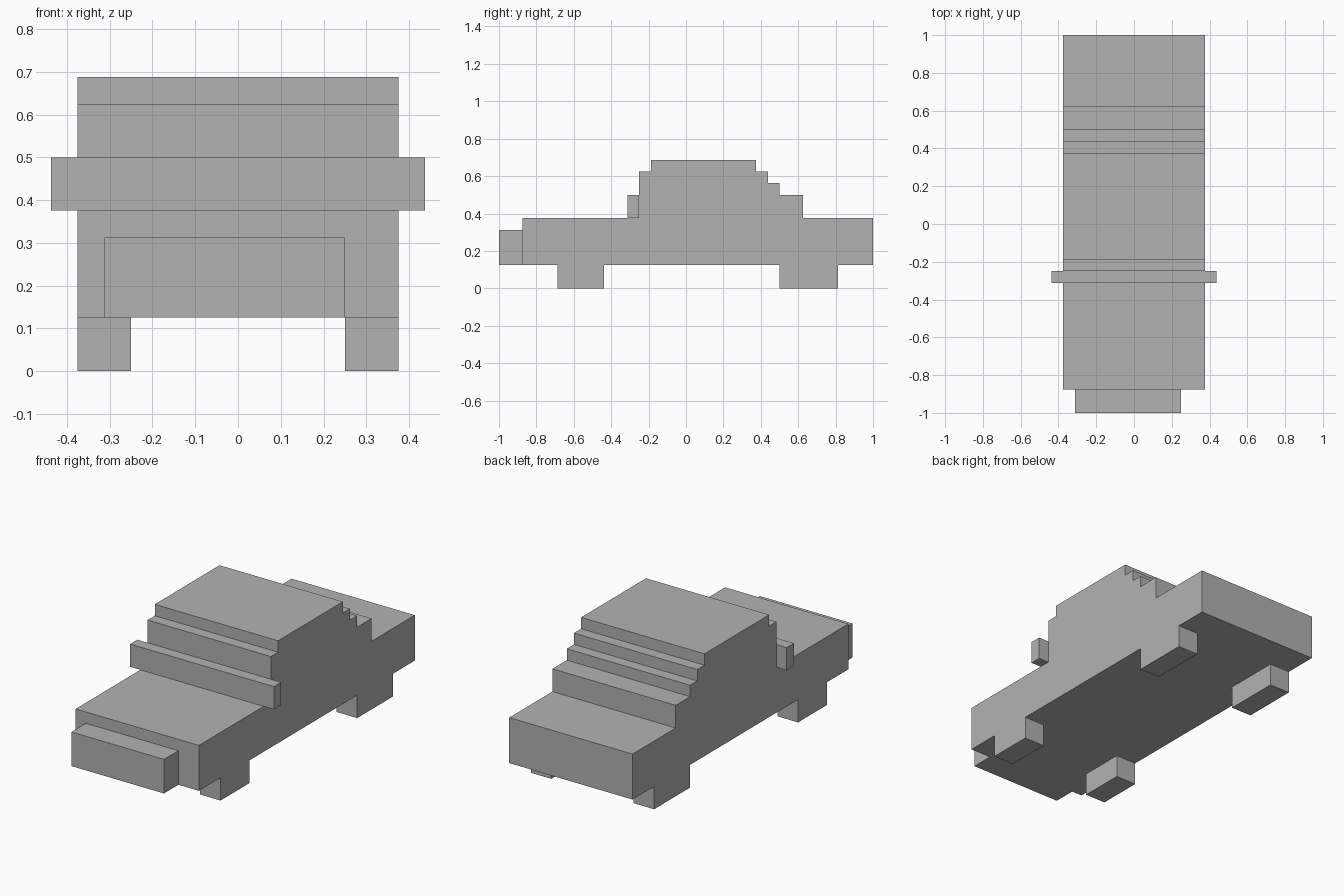
import bpy
import bmesh
from mathutils import Vector

if "Cube" in bpy.data.objects:
    bpy.data.objects.remove(bpy.data.objects["Cube"], do_unlink=True)

U = 1 / 16  # block unit

grey = bpy.data.materials.new("plain grey")
grey.use_nodes = True
colour = (0.448, 0.448, 0.448, 1)
grey.diffuse_color = colour
grey.node_tree.nodes["Principled BSDF"].inputs["Base Color"].default_value = colour


def extrude_profile(name, profile, x0, x1):
    """Extrude a (y, z) outline in block units from x0 to x1."""
    bm = bmesh.new()
    face = bm.faces.new([bm.verts.new((x0 * U, y * U, z * U)) for y, z in profile])
    result = bmesh.ops.extrude_face_region(bm, geom=[face])
    moved = [g for g in result["geom"] if isinstance(g, bmesh.types.BMVert)]
    bmesh.ops.translate(bm, verts=moved, vec=Vector(((x1 - x0) * U, 0, 0)))
    bmesh.ops.recalc_face_normals(bm, faces=bm.faces)
    mesh = bpy.data.meshes.new(name)
    bm.to_mesh(mesh)
    bm.free()
    mesh.materials.append(grey)
    obj = bpy.data.objects.new(name, mesh)
    bpy.context.collection.objects.link(obj)
    return obj


def box(name, x, y, z):
    outline = [(y[0], z[0]), (y[0], z[1]), (y[1], z[1]), (y[1], z[0])]
    return extrude_profile(name, outline, *x)


# Body: bonnet, stepped cabin and boot in one side outline
body_outline = [
    (-14, 2), (-14, 6), (-4, 6), (-4, 10), (-3, 10), (-3, 11),
    (6, 11), (6, 10), (7, 10), (7, 9), (8, 9), (8, 8),
    (10, 8), (10, 6), (16, 6), (16, 2),
]
extrude_profile("body", body_outline, -6, 6)

# Front grille block, slightly off centre
box("front_grille", (-5, 4), (-16, -14), (2, 5))

# Bar across the windscreen whose ends form the side mirrors
box("mirror_bar", (-7, 7), (-5, -4), (6, 8))

# Wheels, flush with the body sides
for side, x in (("left", (4, 6)), ("right", (-6, -4))):
    box(f"front_{side}_wheel", x, (-11, -7), (0, 2))
    box(f"rear_{side}_wheel", x, (8, 13), (0, 2))
